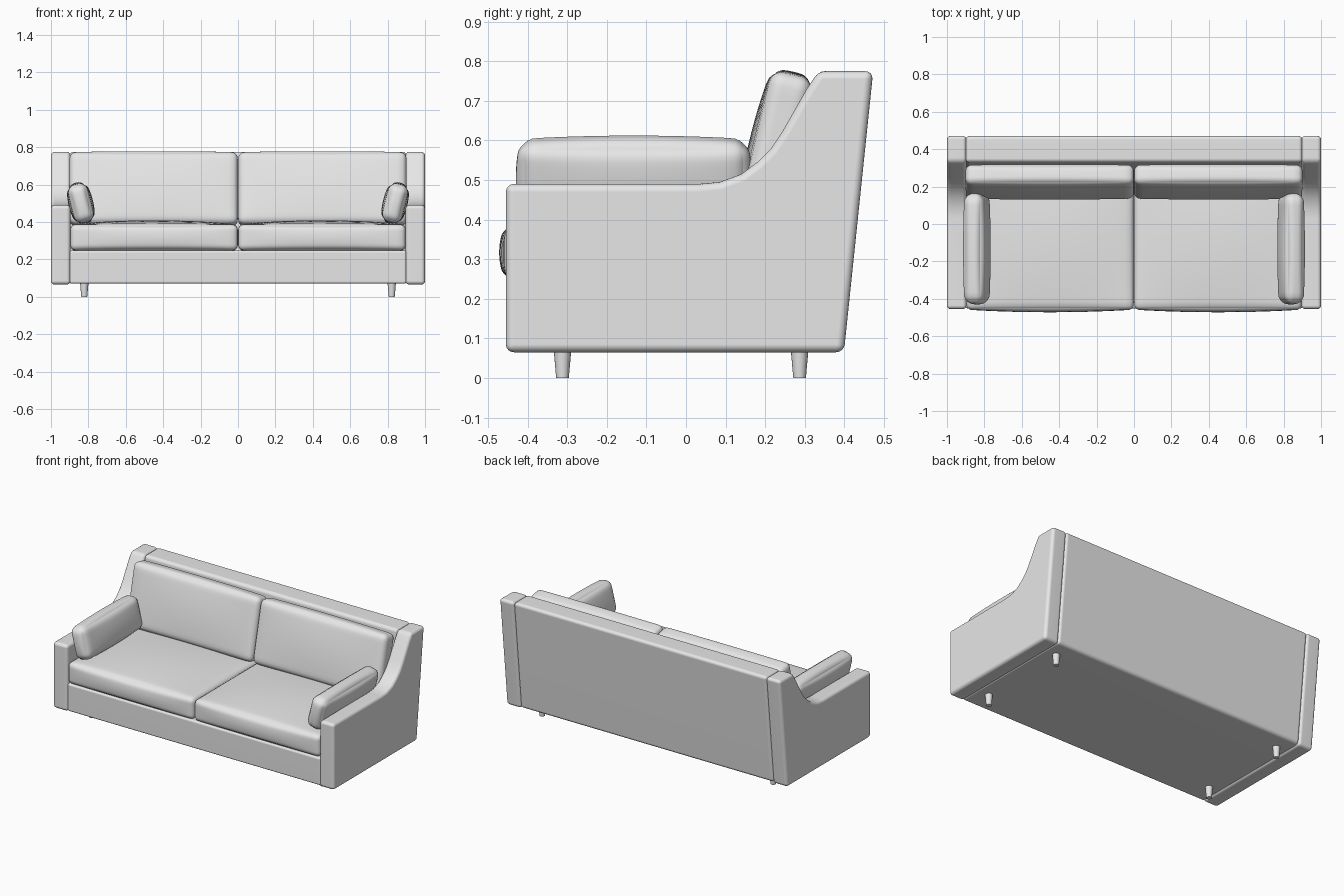
import bpy, bmesh, math
from mathutils import Vector

cube = bpy.data.objects.get("Cube")
if cube:
    bpy.data.objects.remove(cube)

fabric = bpy.data.materials.new("light_grey")
fabric.use_nodes = True
grey = (0.8, 0.8, 0.8, 1)
fabric.diffuse_color = grey
for node in fabric.node_tree.nodes:
    if node.type == 'BSDF_PRINCIPLED':
        node.inputs["Base Color"].default_value = grey


def finish(name, bm, loc=(0, 0, 0), rot=(0, 0, 0)):
    """Turn a bmesh into a smooth shaded, coloured object."""
    bmesh.ops.recalc_face_normals(bm, faces=bm.faces)
    mesh = bpy.data.meshes.new(name)
    bm.to_mesh(mesh)
    bm.free()
    mesh.shade_smooth()
    mesh.set_sharp_from_angle(angle=math.radians(40))
    mesh.materials.append(fabric)
    obj = bpy.data.objects.new(name, mesh)
    obj.location, obj.rotation_euler = loc, rot
    bpy.context.collection.objects.link(obj)
    return obj


def slab(name, profile, x0, x1, radius):
    """Side profile of (y, z) points extruded across x, with rounded edges."""
    bm = bmesh.new()
    face = bm.faces.new([bm.verts.new((x0, y, z)) for y, z in profile])
    ext = bmesh.ops.extrude_face_region(bm, geom=[face])["geom"]
    moved = [v for v in ext if isinstance(v, bmesh.types.BMVert)]
    bmesh.ops.translate(bm, verts=moved, vec=(x1 - x0, 0, 0))
    bmesh.ops.recalc_face_normals(bm, faces=bm.faces)
    edges = [e for e in bm.edges if e.calc_face_angle(0) > 0.5]
    bmesh.ops.bevel(bm, geom=edges, offset=radius, segments=4, profile=0.5,
                    affect='EDGES', clamp_overlap=False)
    obj = finish(name, bm)
    obj.modifiers.new("even_shading", 'WEIGHTED_NORMAL').keep_sharp = True


def cushion(name, half, radius, crown, loc, rot=(0, 0, 0)):
    """Rounded box whose sides swell towards their middles."""
    bm = bmesh.new()
    bmesh.ops.create_cube(bm, size=2)
    bmesh.ops.subdivide_edges(bm, edges=bm.edges[:], cuts=19, use_grid_fill=True)
    for v in bm.verts:
        u = [math.sin(c * math.pi / 2) for c in v.co]
        p = Vector([c * h for c, h in zip(u, half)])
        inner = Vector([max(radius - h, min(h - radius, c)) for c, h in zip(p, half)])
        p = inner + (p - inner).normalized() * radius
        for i in range(3):
            j, k = (i + 1) % 3, (i + 2) % 3
            p[i] += crown[i] * u[i] * (1 - u[j] ** 2) * (1 - u[k] ** 2)
        v.co = p
    finish(name, bm, loc, rot)


# Frame: base and sloping back
slab("base", [(-0.452, 0.07), (0.38, 0.07), (0.38, 0.247), (-0.452, 0.247)],
     -0.9, 0.9, 0.012)
slab("back_frame", [(0.26, 0.07), (0.399, 0.07), (0.472, 0.775), (0.33, 0.775)],
     -0.9, 0.9, 0.02)

# Arm outline sweeping up to the back
arm = [(-0.455, 0.065), (0.399, 0.065), (0.473, 0.775), (0.335, 0.775),
       (0.305, 0.73), (0.245, 0.625), (0.215, 0.58), (0.18, 0.545),
       (0.14, 0.515), (0.085, 0.495), (0.03, 0.49), (-0.455, 0.49)]

for side, s in (("left", 1), ("right", -1)):
    slab(side + "_arm", arm, s * 0.896, s, 0.02)
    cushion(side + "_seat_cushion", (0.448, 0.37, 0.07), 0.03,
            (0, 0.014, 0.022), (s * 0.449, -0.088, 0.317))
    cushion(side + "_back_cushion", (0.45, 0.055, 0.198), 0.035,
            (0, 0.014, 0.006), (s * 0.451, 0.225, 0.575),
            (math.radians(-13), 0, 0))
    cushion(side + "_bolster", (0.052, 0.288, 0.103), 0.04,
            (0.014, 0.01, 0.01), (s * 0.84, -0.132, 0.5),
            (0, s * math.radians(14), 0))

    # Tapered feet
    for end, y in (("front", -0.312), ("back", 0.287)):
        bm = bmesh.new()
        bmesh.ops.create_cone(bm, cap_ends=True, segments=20, radius1=0.016,
                              radius2=0.023, depth=0.08)
        finish(f"{side}_{end}_foot", bm, (s * 0.822, y, 0.04))
